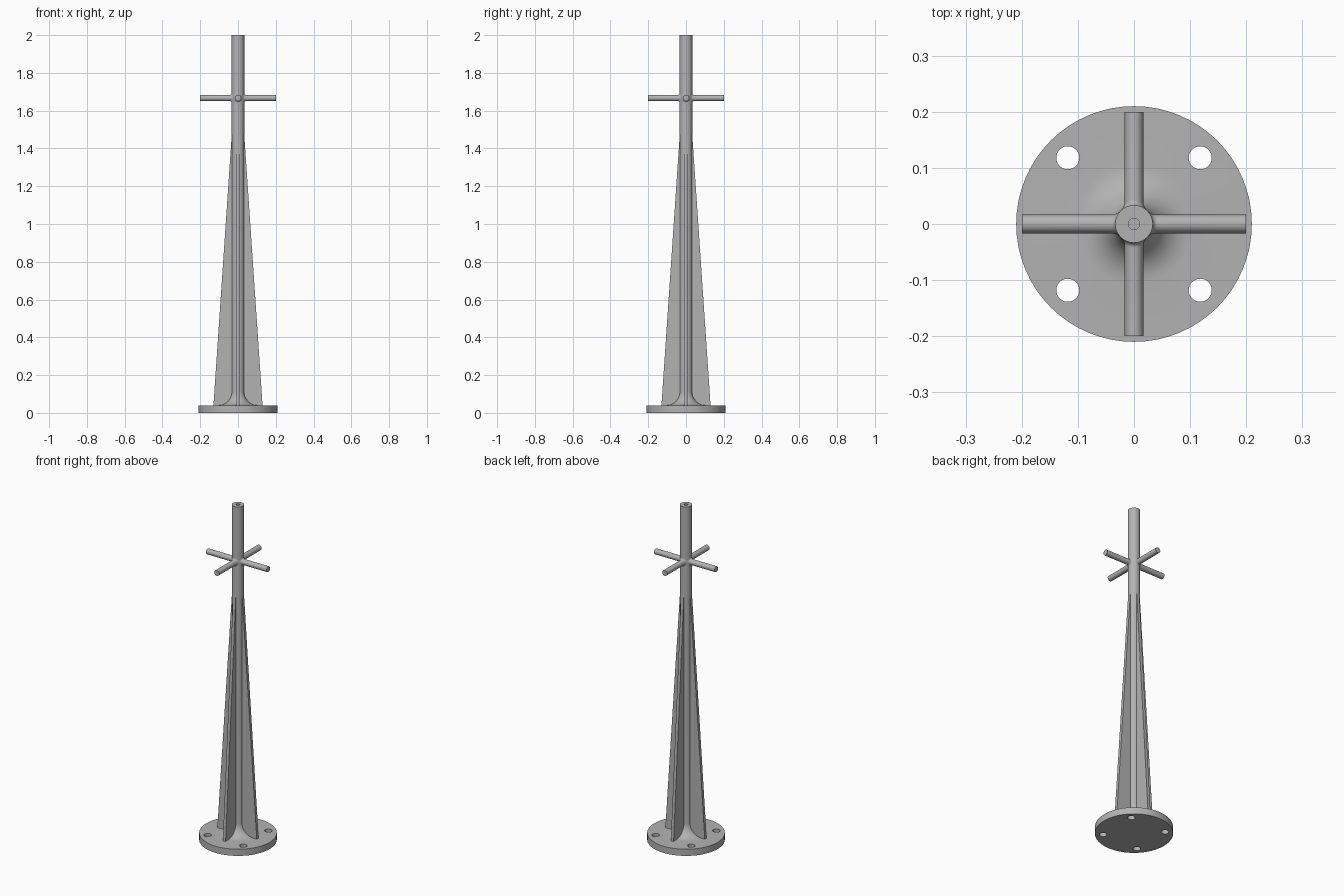
import bpy, bmesh, math
from mathutils import Matrix, Vector

if "Cube" in bpy.data.objects:
    bpy.data.objects.remove(bpy.data.objects["Cube"])

POLE_R, BASE_R, BASE_H, HEIGHT = 0.0335, 0.21, 0.04, 2.0
FOOT, BAR_Z, BAR_R, BLEND = 0.072, 1.667, 0.0165, 0.009

steel = bpy.data.materials.new("dark_grey_steel")
steel.diffuse_color = (0.45, 0.45, 0.45, 1)
steel.use_nodes = True
steel.node_tree.nodes["Principled BSDF"].inputs["Base Color"].default_value = steel.diffuse_color


def finish(name, bm, smooth=True):
    bmesh.ops.recalc_face_normals(bm, faces=bm.faces)
    mesh = bpy.data.meshes.new(name)
    bm.to_mesh(mesh)
    bm.free()
    mesh.materials.append(steel)
    obj = bpy.data.objects.new(name, mesh)
    bpy.context.collection.objects.link(obj)
    if smooth:
        shade(obj)
    return obj


def shade(obj):
    bpy.ops.object.select_all(action='DESELECT')
    obj.select_set(True)
    bpy.context.view_layer.objects.active = obj
    bpy.ops.object.shade_smooth_by_angle(angle=math.radians(30))


def lathe(profile, steps):
    """Spin (radius, height) points around z."""
    bm = bmesh.new()
    verts = [bm.verts.new((r, 0, z)) for r, z in profile]
    edges = [bm.edges.new(p) for p in zip(verts, verts[1:])]
    bmesh.ops.spin(bm, geom=verts + edges, cent=(0, 0, 0), axis=(0, 0, 1),
                   angle=2 * math.pi, steps=steps)
    bmesh.ops.remove_doubles(bm, verts=bm.verts, dist=1e-5)
    return bm


def arc(cx, cz, r, n):
    """Concave quarter fillet, from its foot up to its wall."""
    return [(cx + r * math.cos(a), cz + r * math.sin(a))
            for a in (math.pi * (1.5 - 0.5 * i / n) for i in range(n + 1))]


# Flanged base and pole with a filleted foot and a small bore at the top
profile = [(0, 0), (BASE_R, 0), (BASE_R, BASE_H)]
profile += arc(POLE_R + FOOT, BASE_H + FOOT, FOOT, 10)
profile += [(POLE_R, HEIGHT), (0.01, HEIGHT), (0.01, BAR_Z + 0.016),
            (0, BAR_Z + 0.016)]
post = finish("base_and_pole", lathe(profile, 64), False)

# Bolt holes through the flange
bm = bmesh.new()
for sx in (-1, 1):
    for sy in (-1, 1):
        bmesh.ops.create_cone(
            bm, cap_ends=True, segments=32, radius1=0.0205, radius2=0.0205,
            depth=0.2, matrix=Matrix.Translation((sx * 0.118, sy * 0.118, 0)))
cutter = finish("bolt_hole_cutter", bm, False)
cutter.hide_render = True
mod = post.modifiers.new("bolt_holes", 'BOOLEAN')
mod.object = cutter
mod.solver = 'EXACT'
bpy.context.view_layer.objects.active = post
bpy.ops.object.modifier_apply(modifier=mod.name)
bpy.data.objects.remove(cutter)
shade(post)

# Four tapered stiffening fins and four cross bars
fin_outline = [(0.02, BASE_H), (0.13, BASE_H), (0.032, 1.49), (0.02, 1.49)]
FIN_T = 0.018
bar_profile = [(0, 0.02)]
bar_profile += arc(BAR_R + BLEND, POLE_R + BLEND, BLEND, 5)
bar_profile += [(BAR_R, 0.2), (0, 0.2)]

for i, side in enumerate(("right", "back", "left", "front")):
    turn = Matrix.Rotation(i * math.pi / 2, 4, 'Z')
    bm = bmesh.new()
    face = bm.faces.new([bm.verts.new((x, -FIN_T / 2, z))
                         for x, z in fin_outline])
    ext = bmesh.ops.extrude_face_region(bm, geom=[face])
    bmesh.ops.translate(
        bm, vec=Vector((0, FIN_T, 0)),
        verts=[g for g in ext["geom"] if isinstance(g, bmesh.types.BMVert)])
    bm.transform(turn)
    finish("fin_" + side, bm, False)

    # Bar root is bent to follow the round pole
    bm = lathe(bar_profile, 32)
    for v in bm.verts:
        if v.co.z < 0.1:
            v.co.z += math.sqrt(POLE_R ** 2 - v.co.y ** 2) - POLE_R
    bm.transform(Matrix.Translation((0, 0, BAR_Z)) @ turn
                 @ Matrix.Rotation(math.pi / 2, 4, 'Y'))
    finish("cross_bar_" + side, bm)
